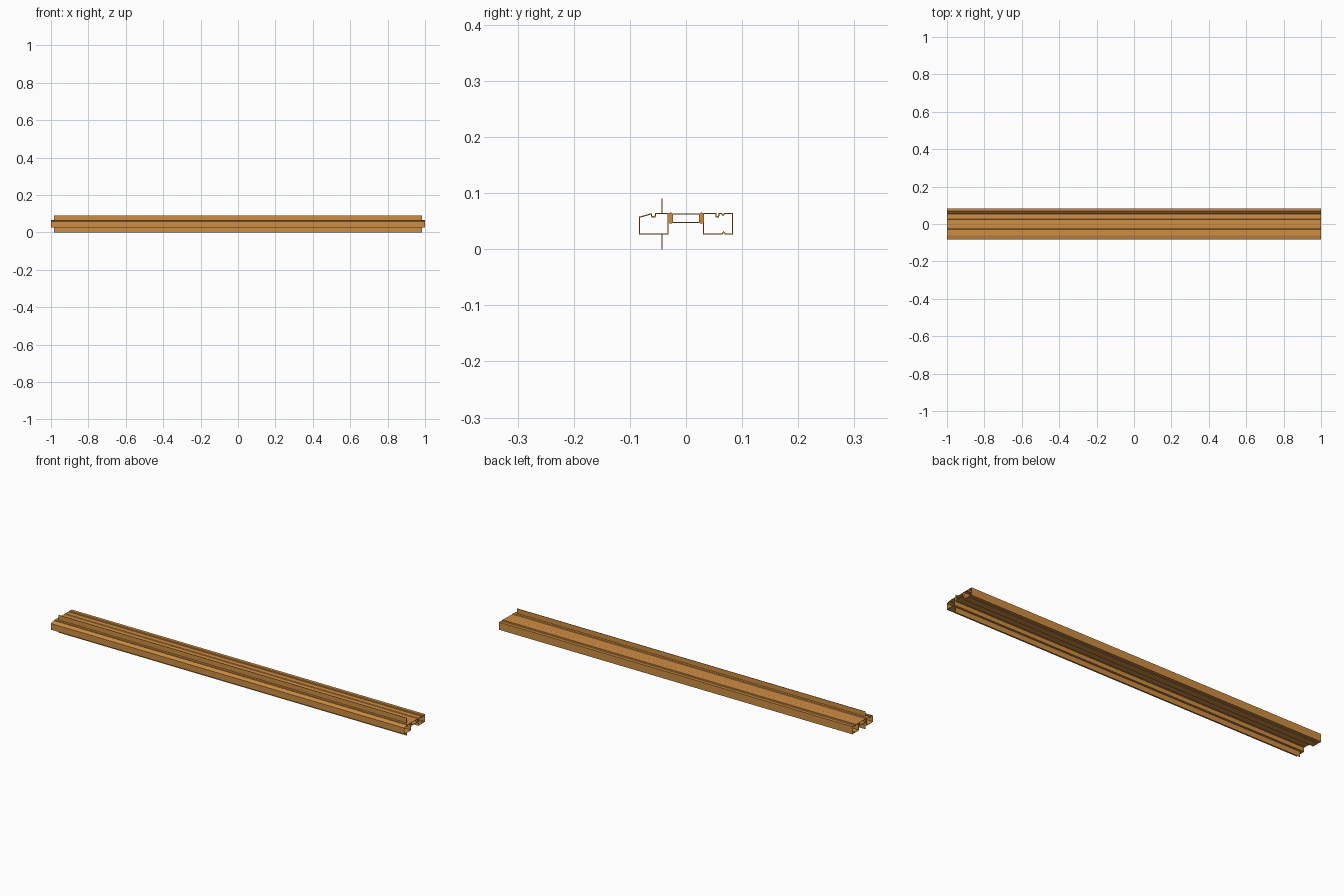
import bpy, bmesh

if "Cube" in bpy.data.objects:
    bpy.data.objects.remove(bpy.data.objects["Cube"])

wood = bpy.data.materials.new("warm_orange")
wood.use_nodes = True
colour = (0.62, 0.27, 0.055, 1)
wood.diffuse_color = colour
wood.node_tree.nodes["Principled BSDF"].inputs["Base Color"].default_value = colour


def finish(name, bm):
    bmesh.ops.recalc_face_normals(bm, faces=bm.faces)
    mesh = bpy.data.meshes.new(name)
    bm.to_mesh(mesh)
    bm.free()
    mesh.materials.append(wood)
    obj = bpy.data.objects.new(name, mesh)
    bpy.context.collection.objects.link(obj)
    return obj


def shell(name, points, closed=True, half=1.0, wall=0.002):
    """Thin wall following a (y, z) path, run along x."""
    bm = bmesh.new()
    rings = [[bm.verts.new((x, y, z)) for y, z in points] for x in (-half, half)]
    n = len(points)
    for i in range(n if closed else n - 1):
        j = (i + 1) % n
        bm.faces.new((rings[0][i], rings[0][j], rings[1][j], rings[1][i]))
    obj = finish(name, bm)
    mod = obj.modifiers.new("wall", "SOLIDIFY")
    mod.thickness = wall
    mod.offset = 0
    mod.use_even_offset = True
    return obj


def bar(name, points, half=1.0):
    """Solid (y, z) section run along x."""
    bm = bmesh.new()
    face = bm.faces.new([bm.verts.new((-half, y, z)) for y, z in points])
    run = bmesh.ops.extrude_face_region(bm, geom=[face])
    for v in run["geom"]:
        if isinstance(v, bmesh.types.BMVert):
            v.co.x = half
    return finish(name, bm)


low, top = 0.027, 0.064

# Front hollow rail with sloped nose and a small top groove
shell("front_rail", [
    (-0.083, low), (-0.083, 0.057), (-0.062, 0.063), (-0.061, 0.058),
    (-0.055, 0.058), (-0.054, top), (-0.032, top), (-0.032, low)])

# Back hollow rail with top and bottom grooves
shell("back_rail", [
    (0.031, low), (0.031, top), (0.053, top), (0.054, 0.058), (0.058, 0.058),
    (0.059, top), (0.063, top), (0.066, 0.060), (0.069, top), (0.083, top),
    (0.083, low), (0.070, low), (0.067, 0.031), (0.064, low)])

# Bridge between the rails
shell("bridge_tube", [
    (-0.024, 0.048), (-0.024, 0.063), (0.024, 0.063), (0.024, 0.048)])

# Solid clips joining the bridge to each rail
for side, name in ((-1, "front_clip"), (1, "back_clip")):
    bar(name, [(side * y, z) for y, z in (
        (0.031, 0.047), (0.031, 0.064), (0.027, 0.066), (0.023, 0.063),
        (0.025, 0.056), (0.023, 0.048), (0.027, 0.045))])

# Thin upright fins above and below the front rail
for name, z0, z1 in (("upper_fin", top, 0.090), ("lower_fin", 0, low)):
    shell(name, [(-0.043, z0), (-0.043, z1)], closed=False, half=0.985)
